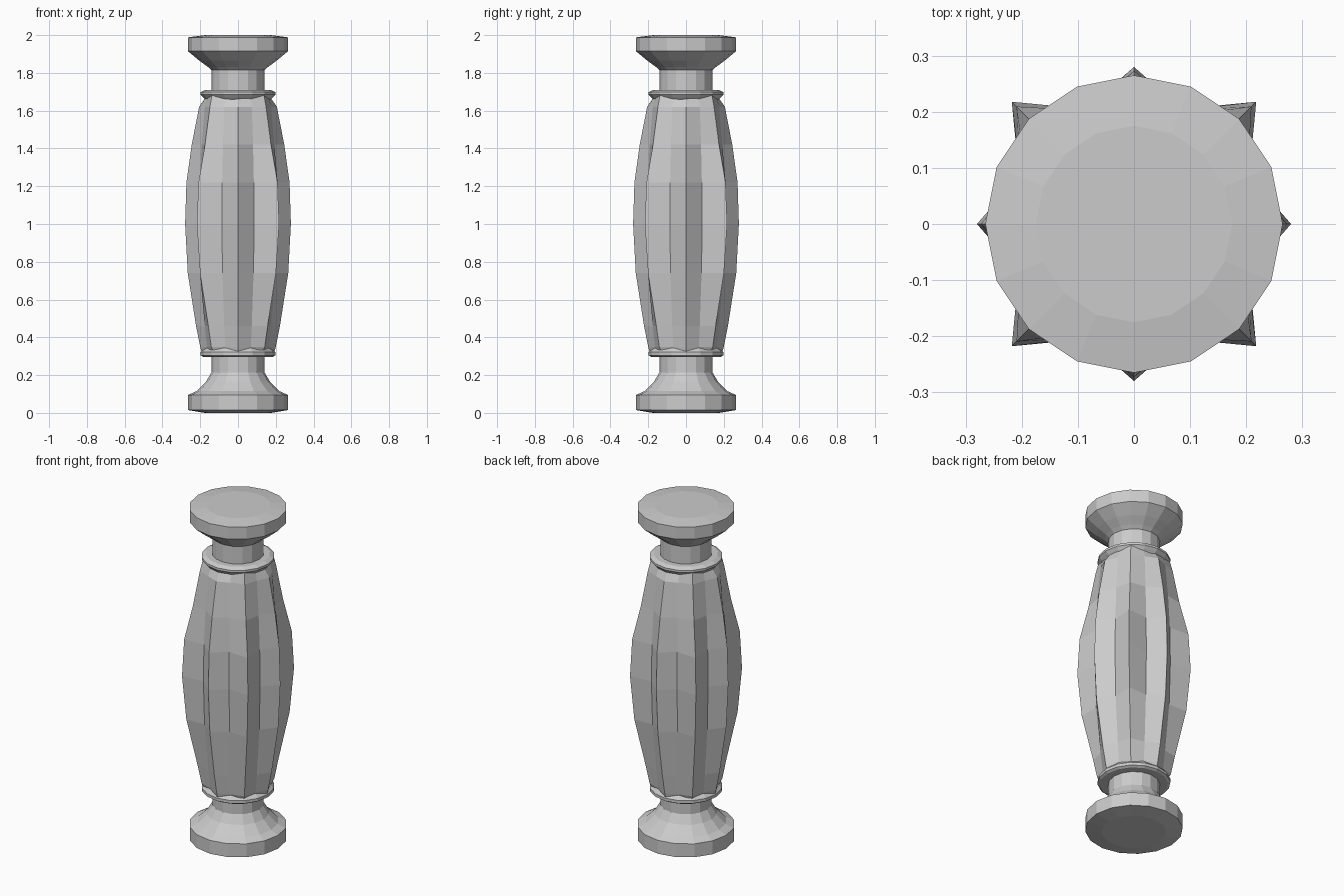
import bpy, bmesh, math

if "Cube" in bpy.data.objects:
    bpy.data.objects.remove(bpy.data.objects["Cube"])

SIDES = 16


def loft(name, rings):
    """Skin stacked 16-sided rings; each ring is (z, radius function of index)."""
    bm = bmesh.new()
    loops = []
    for z, radius in rings:
        loop = []
        for i in range(SIDES):
            a = 2 * math.pi * i / SIDES
            r = radius(i)
            loop.append(bm.verts.new((r * math.cos(a), r * math.sin(a), z)))
        loops.append(loop)
    for low, high in zip(loops, loops[1:]):
        for i in range(SIDES):
            j = (i + 1) % SIDES
            bm.faces.new((low[i], low[j], high[j], high[i]))
    bm.faces.new(loops[0][::-1])
    bm.faces.new(loops[-1])
    bmesh.ops.recalc_face_normals(bm, faces=bm.faces)
    mesh = bpy.data.meshes.new(name)
    bm.to_mesh(mesh)
    bm.free()
    obj = bpy.data.objects.new(name, mesh)
    bpy.context.collection.objects.link(obj)
    return obj


def lathe(name, profile):
    return loft(name, [(z, lambda i, r=r: r) for r, z in profile])


# Foot with flared neck
lathe("foot", [(0.175, 0), (0.265, 0.015), (0.265, 0.095), (0.22, 0.115),
               (0.17, 0.165), (0.14, 0.215), (0.14, 0.30)])

# Cap with flared neck
lathe("cap", [(0.14, 1.70), (0.14, 1.815), (0.16, 1.832), (0.205, 1.865),
              (0.265, 1.915), (0.265, 1.988), (0.175, 2.0)])

# Collars at both ends of the body
lathe("lower_collar", [(0.185, 0.297), (0.198, 0.305), (0.198, 0.322), (0.17, 0.352)])
lathe("upper_collar", [(0.165, 1.65), (0.185, 1.67), (0.198, 1.685),
                       (0.198, 1.698), (0.175, 1.71)])

# Swelling body with eight ridges: z, axis ridge, valley, diagonal ridge
sections = [
    (0.32, 0.192, 0.172, 0.182),
    (0.35, 0.200, 0.178, 0.200),
    (0.46, 0.222, 0.190, 0.222),
    (0.74, 0.266, 0.215, 0.284),
    (1.00, 0.280, 0.222, 0.308),
    (1.22, 0.273, 0.219, 0.296),
    (1.42, 0.245, 0.208, 0.247),
    (1.62, 0.206, 0.190, 0.210),
    (1.68, 0.165, 0.172, 0.195),
]


def ridged(axis, valley, diagonal):
    return lambda i: (axis, valley, diagonal, valley)[i % 4]


loft("body", [(z, ridged(a, v, d)) for z, a, v, d in sections])
